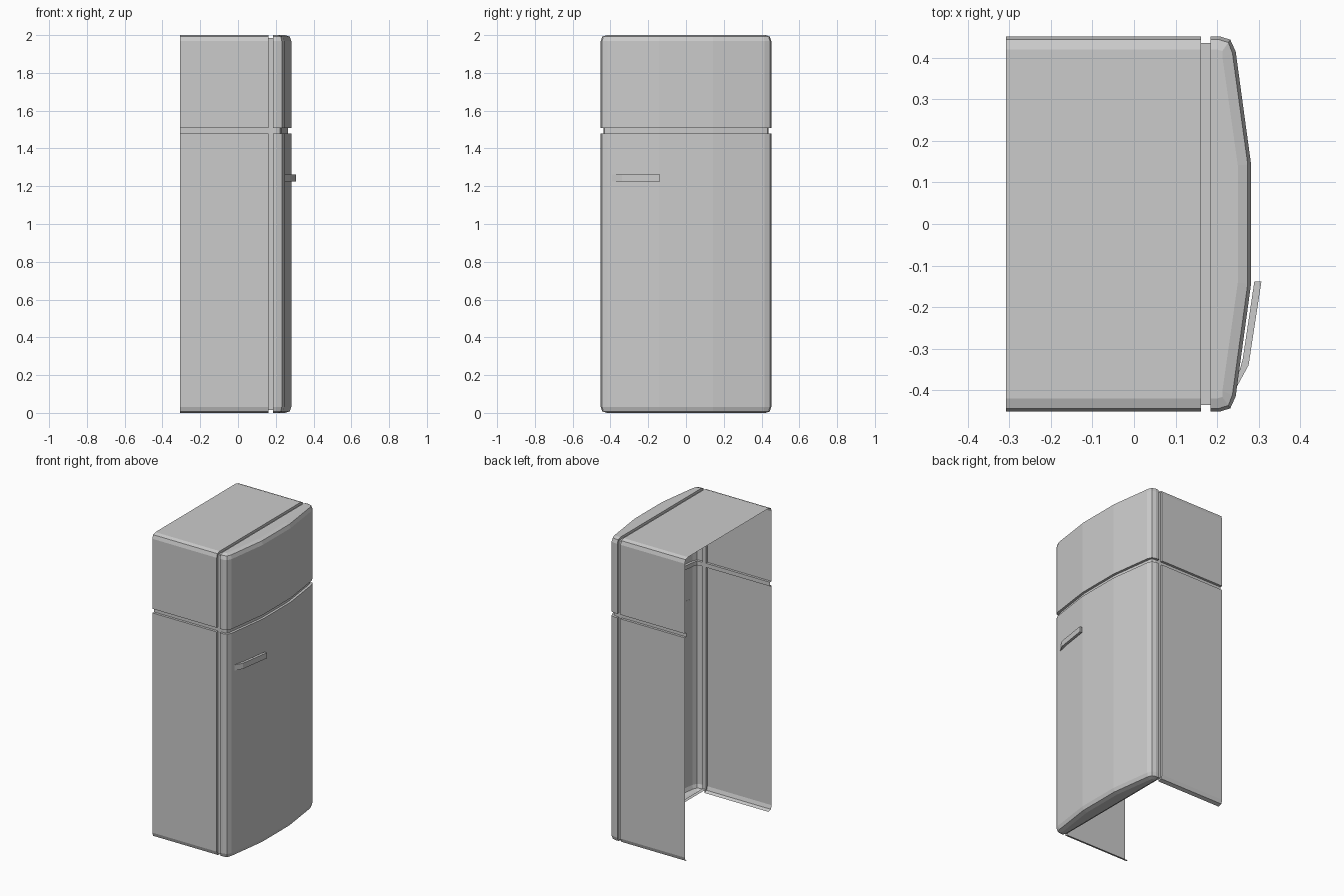
import bpy, bmesh

if "Cube" in bpy.data.objects:
    bpy.data.objects.remove(bpy.data.objects["Cube"])

G = 0.016                       # groove depth
# (height, inset) rings from floor to top, with the seam between compartments
LEVELS = [(0, .032), (.008, .008), (.032, 0), (1.48, 0), (1.48, G),
          (1.507, G), (1.507, 0), (1.968, 0), (1.992, .008), (2, .032)]


def make_object(name, bm):
    bmesh.ops.remove_doubles(bm, verts=bm.verts[:], dist=1e-5)
    bmesh.ops.dissolve_degenerate(bm, edges=bm.edges[:], dist=1e-5)
    bmesh.ops.recalc_face_normals(bm, faces=bm.faces[:])
    me = bpy.data.meshes.new(name)
    bm.to_mesh(me)
    bm.free()
    ob = bpy.data.objects.new(name, me)
    bpy.context.collection.objects.link(ob)
    return ob


def shell(name, plan, bottom_from, front):
    """Stack inset copies of a mirrored half plan: (x, y, inset dir x, inset dir y, in groove)."""
    bm = bmesh.new()
    rows = []
    for z, d in LEVELS:
        pair = []
        for side in (-1, 1):
            ring = []
            for x, y, nx, ny, groove in plan:
                e = max(d, G) if groove else d
                zz = min(max(z, G), 2 - G) if groove else z
                ring.append(bm.verts.new((x - e * nx, side * (y - e * ny), zz)))
            pair.append(ring)
        rows.append(pair)
    n = len(plan)
    for a, b in zip(rows, rows[1:]):
        for s in (0, 1):
            for i in range(n - 1):
                bm.faces.new((a[s][i], a[s][i + 1], b[s][i + 1], b[s][i]))
        if front:
            bm.faces.new((a[0][-1], a[1][-1], b[1][-1], b[0][-1]))
    # flat top and bottom strips across the width
    for row, start in ((rows[-1], 0), (rows[0], bottom_from)):
        for i in range(start, n - 1):
            bm.faces.new((row[0][i], row[0][i + 1], row[1][i + 1], row[1][i]))
    return make_object(name, bm)


# cabinet: open at the back and underneath, ending in the door seal groove
W = .452
shell("cabinet", [(-.308, W, 0, 1, False), (.161, W, 0, 1, False),
                  (.161, W, 0, 1, True), (.184, W, 0, 1, True)], 2, False)

# bowed doors with faceted corners
shell("doors", [(.184, W, 0, 1, True), (.184, W, 0, 1, False),
                (.206, W, .15, 1, False), (.232, .444, .6, .85, False),
                (.245, .415, 1, .4, False), (.282, .144, 1, .07, False)], 0, True)

# handle: angled bar standing off the lower door
bm = bmesh.new()
outline = [(.246, -.395), (.276, -.34), (.307, -.138), (.290, -.138), (.262, -.325), (.251, -.365)]
low = [bm.verts.new((x, y, 1.225)) for x, y in outline]
face = bm.faces.new(low)
ext = bmesh.ops.extrude_face_region(bm, geom=[face], use_keep_orig=True)
for v in ext["geom"]:
    if isinstance(v, bmesh.types.BMVert):
        v.co.z = 1.262
make_object("door_handle", bm)
